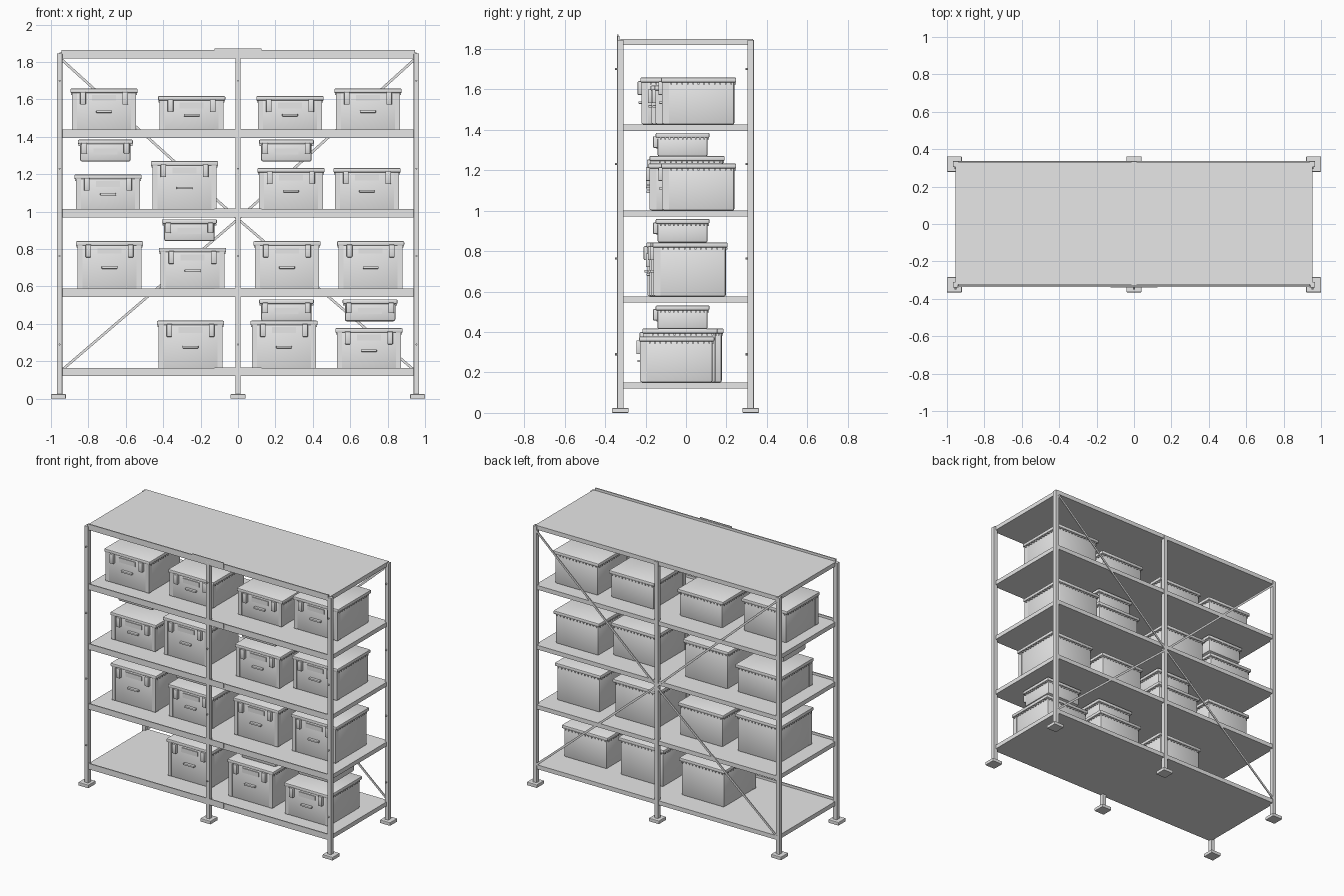
import bpy, bmesh, math
from mathutils import Vector, Matrix

cube = bpy.data.objects.get("Cube")
if cube:
    bpy.data.objects.remove(cube, do_unlink=True)

grey = bpy.data.materials.new("light_grey")
grey.use_nodes = True
grey.diffuse_color = (0.8, 0.8, 0.8, 1)
grey.node_tree.nodes["Principled BSDF"].inputs["Base Color"].default_value = (0.8, 0.8, 0.8, 1)


def add_box(bm, x, y, z, bevel=0.0):
    """Add a cuboid given by (min, max) pairs, with optionally chamfered edges."""
    size = Vector((x[1] - x[0], y[1] - y[0], z[1] - z[0]))
    mid = Vector((sum(x), sum(y), sum(z))) / 2
    made = bmesh.ops.create_cube(bm, size=1, matrix=Matrix.Translation(mid) @ Matrix.Diagonal(size).to_4x4())
    if bevel:
        edges = {e for v in made["verts"] for e in v.link_edges}
        bmesh.ops.bevel(bm, geom=list(edges), offset=bevel, segments=2, profile=0.5, affect='EDGES')


def finish(bm, name, smooth=False):
    mesh = bpy.data.meshes.new(name)
    bm.to_mesh(mesh)
    bm.free()
    mesh.materials.append(grey)
    obj = bpy.data.objects.new(name, mesh)
    bpy.context.collection.objects.link(obj)
    if smooth:
        bpy.ops.object.select_all(action='DESELECT')
        obj.select_set(True)
        bpy.context.view_layer.objects.active = obj
        bpy.ops.object.shade_smooth_by_angle(angle=math.radians(30))
    return obj


def span(mid, half):
    return (mid - half, mid + half)


SHELVES = [0.15, 0.575, 1.0, 1.425, 1.85]
POST_X = [-0.954, 0, 0.954]
ROWS = {"front": -0.325, "back": 0.32}

# Uprights with feet and bolts
for row, y in ROWS.items():
    for side, x in zip(("right", "middle", "left"), POST_X):
        bm = bmesh.new()
        add_box(bm, span(x, 0.0145), span(y, 0.0155), (0.02, 1.845), 0.002)
        for z in (0.29, 0.763, 1.23, 1.70):
            bmesh.ops.create_cone(
                bm, cap_ends=True, segments=8, radius1=0.005, radius2=0.005, depth=0.012,
                matrix=Matrix.Translation((x, y - 0.02, z)) @ Matrix.Rotation(math.pi / 2, 4, 'X'))
        finish(bm, f"{row}_{side}_post")
        bm = bmesh.new()
        add_box(bm, span(math.copysign(0.96, x) if x else 0, 0.04), span(y, 0.041), (0, 0.024), 0.004)
        finish(bm, f"{row}_{side}_foot")

# Shelf decks, front beams with lip, and splice plates at the middle
for i, z in enumerate(SHELVES):
    bm = bmesh.new()
    add_box(bm, (-0.954, 0.954), (-0.323, 0.331), (z - 0.03, z))
    finish(bm, f"shelf_deck_{i + 1}")
    bm = bmesh.new()
    add_box(bm, (-0.945, 0.945), (-0.338, -0.33), (z - 0.024, z + 0.013))
    add_box(bm, (-0.94, 0.94), (-0.335, -0.323), (z - 0.03, z - 0.01))
    top = 0.022 if i == 4 else 0.016
    add_box(bm, (-0.125, 0.125), (-0.340, -0.334), (z - 0.018, z + top))
    finish(bm, f"front_beam_{i + 1}")

# Crossed flat braces on the back
bm = bmesh.new()
for sx in (-1, 1):
    for end_z in (1.815, 0.15):
        a, b = Vector((0, 0.333, 0.96)), Vector((sx * 0.945, 0.333, end_z))
        d = b - a
        angle = -math.atan2(d.z, d.x)
        m = (Matrix.Translation((a + b) / 2) @ Matrix.Rotation(angle, 4, 'Y')
             @ Matrix.Diagonal((d.length, 0.006, 0.014, 1)))
        bmesh.ops.create_cube(bm, size=1, matrix=m)
finish(bm, "back_cross_braces")


def crate(name, x, y, z0, z1, w, d, small=False):
    """Lidded storage crate with latches, label holder and handle on its front."""
    bm = bmesh.new()
    hw, hd, lid = w / 2, d / 2, z1 - 0.024
    add_box(bm, span(x, hw - 0.012), span(y, hd - 0.009), (z0, lid + 0.004), 0.01)
    add_box(bm, span(x, hw), span(y, hd), (lid, z1), 0.006)
    # Raised corner posts of the body
    front = y - hd + 0.009
    if not small:
        for s in (-1, 1):
            add_box(bm, span(x + s * (hw - 0.022), 0.013), (front - 0.004, front + 0.03), (z0 + 0.006, lid))
    # Short ribs under the lid rim, sides and back
    n = int(w / 0.026)
    for k in range(n):
        px = x - hw + 0.025 + k * (w - 0.05) / (n - 1)
        add_box(bm, span(px, 0.004), (y + hd - 0.011, y + hd - 0.002), (lid - 0.01, lid))
        py = y - hd + 0.025 + k * (d - 0.05) / (n - 1)
        for s in (-1, 1):
            add_box(bm, span(x + s * (hw - 0.008), 0.005), span(py, 0.004), (lid - 0.01, lid))
    # Latches and label holder
    drop = 0.05 if small else 0.062
    for s in (-1, 1):
        add_box(bm, span(x + s * 0.113, 0.015), (front - 0.022, front + 0.005), (lid - drop, lid + 0.006), 0.004)
    label = z1 - (0.063 if small else 0.051)
    add_box(bm, span(x, 0.064), (front - 0.006, front + 0.005), span(label, 0.016))
    # Grip bar
    if not small:
        grip = z1 - 0.53 * (z1 - z0)
        add_box(bm, span(x, 0.042), (front - 0.018, front + 0.005), span(grip, 0.006), 0.002)
    finish(bm, name, smooth=True)


# Large crates per shelf: x, y, top height
LARGE = [
    [(-0.254, 0.0, 0.417), (0.246, -0.03, 0.417), (0.70, -0.046, 0.377)],
    [(-0.687, -0.01, 0.842), (-0.243, 0.0, 0.807), (0.262, 0.01, 0.842), (0.709, 0.02, 0.842)],
    [(-0.695, 0.0, 1.198), (-0.286, 0.005, 1.27), (0.283, 0.0, 1.233), (0.69, 0.062, 1.233)],
    [(-0.716, -0.04, 1.658), (-0.248, 0.01, 1.618), (0.278, 0.03, 1.618), (0.695, 0.062, 1.658)],
]
for i, row in enumerate(LARGE):
    for j, (x, y, top) in enumerate(row):
        crate(f"crate_{i + 1}_{j + 1}", x, y, SHELVES[i], top, 0.36, 0.372)

# Small crates in the upper tier: x, bottom height
SMALL = [(0.259, 0.414), (0.706, 0.414), (-0.26, 0.842), (-0.709, 1.268), (0.259, 1.268)]
for j, (x, z) in enumerate(SMALL):
    crate(f"small_crate_{j + 1}", x, -0.017, z, z + 0.117, 0.294, 0.266, small=True)
